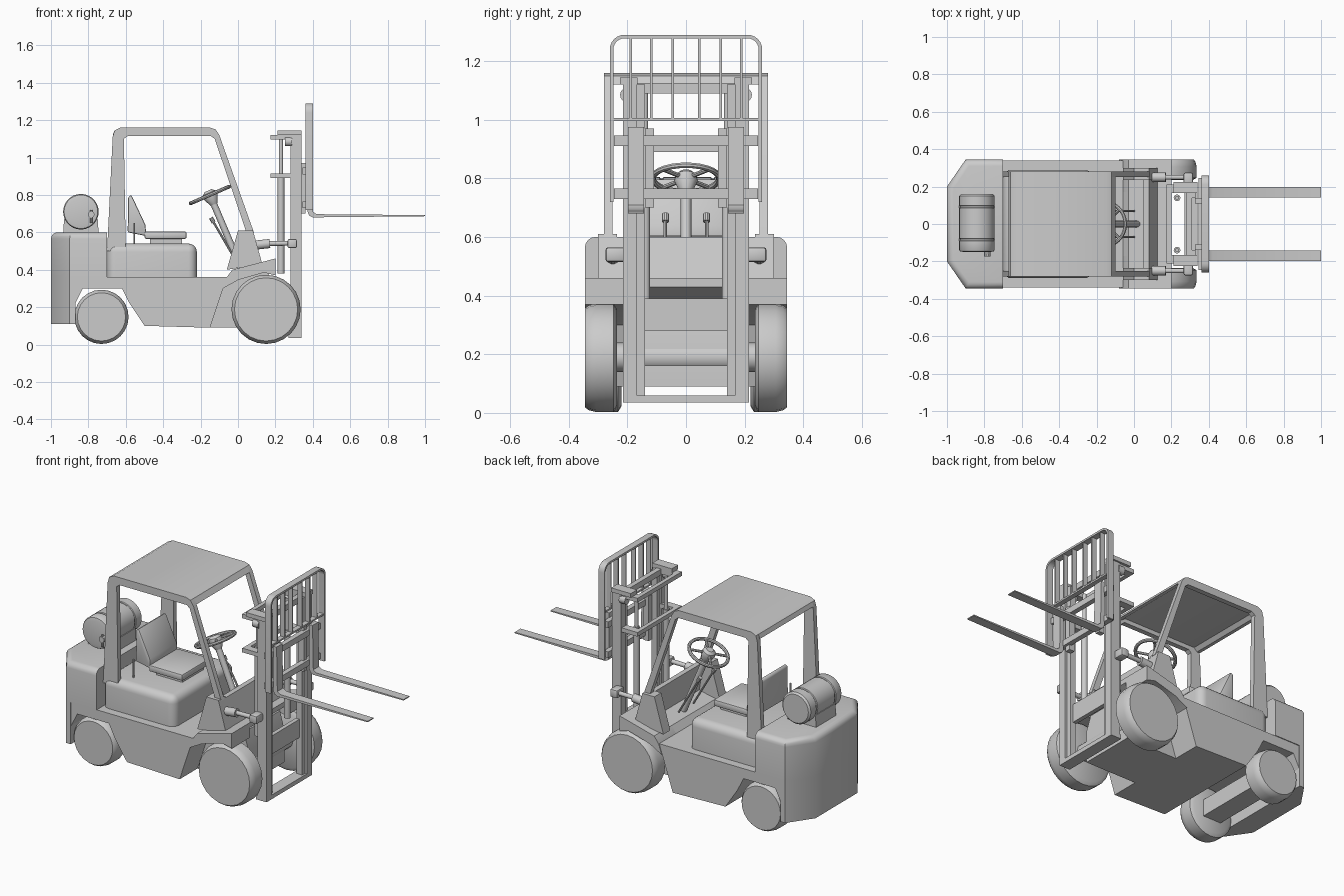
import bpy, bmesh, math
from mathutils import Vector, Matrix

if "Cube" in bpy.data.objects:
    bpy.data.objects.remove(bpy.data.objects["Cube"])


def finish(name, bm, bevel=0, seg=3, mirror=False, pick=None):
    """Bevel chosen edges, set smoothing by angle, optionally mirror across y."""
    bmesh.ops.recalc_face_normals(bm, faces=bm.faces)
    if bevel:
        edges = [e for e in bm.edges if e.calc_face_angle(0) > 0.5 and (pick is None or pick(e))]
        bmesh.ops.bevel(bm, geom=edges, offset=bevel, segments=seg, profile=0.5,
                        affect='EDGES', clamp_overlap=True)
    for f in bm.faces:
        f.smooth = True
    for e in bm.edges:
        e.smooth = e.calc_face_angle(0) < math.radians(35)
    me = bpy.data.meshes.new(name)
    bm.to_mesh(me)
    bm.free()
    ob = bpy.data.objects.new(name, me)
    bpy.context.collection.objects.link(ob)
    if mirror:
        m = ob.modifiers.new("mirror", 'MIRROR')
        m.use_axis = (False, True, False)
        m.use_mirror_merge = False
    return ob


def prism(name, pts, a, b, axis='y', **kw):
    """Extrude a 2D profile along an axis from a to b."""
    place = {'x': lambda p, t: (t, p[0], p[1]),
             'y': lambda p, t: (p[0], t, p[1]),
             'z': lambda p, t: (p[0], p[1], t)}[axis]
    bm = bmesh.new()
    va = [bm.verts.new(place(p, a)) for p in pts]
    vb = [bm.verts.new(place(p, b)) for p in pts]
    bm.faces.new(va)
    bm.faces.new(vb[::-1])
    for i in range(len(pts)):
        j = (i + 1) % len(pts)
        bm.faces.new((va[j], va[i], vb[i], vb[j]))
    return finish(name, bm, **kw)


def box(name, x, y, z, **kw):
    return prism(name, [(x[0], z[0]), (x[1], z[0]), (x[1], z[1]), (x[0], z[1])], *y, **kw)


def lathe(name, prof, start, direction, n=24, **kw):
    """Revolve (radius, distance) pairs around an axis."""
    rot = Vector(direction).to_track_quat('Z', 'Y').to_matrix()
    bm = bmesh.new()
    rings = [[bm.verts.new(Vector(start) + rot @ Vector((r * math.cos(t), r * math.sin(t), h)))
              for t in (2 * math.pi * k / n for k in range(n))] for r, h in prof]
    for p, q in zip(rings, rings[1:]):
        for k in range(n):
            bm.faces.new((p[k], p[(k + 1) % n], q[(k + 1) % n], q[k]))
    bm.faces.new(rings[0])
    bm.faces.new(rings[-1])
    return finish(name, bm, **kw)


def rod(name, p, q, r, n=12, **kw):
    d = Vector(q) - Vector(p)
    return lathe(name, [(r, 0), (r, d.length)], p, d, n, **kw)


# Wheels and axles
for name, x, r, y0, w in (("front_wheel", 0.15, 0.185, 0.235, 0.11),
                          ("rear_wheel", -0.73, 0.145, 0.22, 0.11)):
    lathe(name, [(r - 0.02, 0), (r, 0.012), (r, w * 0.65), (r - 0.006, w * 0.88), (r - 0.016, w)],
          (x, y0, r + 0.003), (0, 1, 0), 24, mirror=True)
rod("front_axle", (0.15, -0.25, 0.19), (0.15, 0.25, 0.19), 0.05)
box("rear_axle", (-0.79, -0.67), (-0.24, 0.24), (0.1, 0.2))

# Chassis, counterweight and hood
prism("chassis", [(-0.88, 0.36), (-0.88, 0.2), (-0.83, 0.3), (-0.62, 0.3), (-0.58, 0.22), (-0.5, 0.1),
                  (-0.15, 0.09), (-0.06, 0.36)], -0.34, 0.34)
plan = [(-1, -0.2), (-0.9, -0.345), (-0.7, -0.345), (-0.7, 0.345), (-0.9, 0.345), (-1, 0.2)]
prism("counterweight", plan, 0.36, 0.6, 'z', bevel=0.035, seg=4,
      pick=lambda e: max(v.co.x for v in e.verts) < -0.69 and min(v.co.z for v in e.verts) > 0.5
      and min(v.co.x for v in e.verts) < -0.75)
prism("rear_skirt", [(-0.87 if p[0] == -0.7 else p[0], p[1]) for p in plan], 0.11, 0.362, 'z')
box("hood", (-0.7, -0.22), (-0.29, 0.29), (0.35, 0.54), bevel=0.045, seg=5,
    pick=lambda e: max(v.co.z for v in e.verts) > 0.5)
prism("front_core", [(-0.16, 0.09), (0.19, 0.09), (0.19, 0.28), (0.16, 0.39), (-0.1, 0.34)], -0.17, 0.17)
prism("front_fender", [(-0.06, 0.36), (-0.03, 0.4), (0.2, 0.46), (0.2, 0.37), (0.14, 0.385),
                       (0.0, 0.345), (-0.08, 0.3)], 0.17, 0.345, mirror=True)
prism("floor_slope", [(-0.06, 0.36), (-0.03, 0.4), (0.2, 0.46), (0.2, 0.43), (0.0, 0.345)], -0.18, 0.18)

# Cowl
prism("cowl_bracket", [(-0.06, 0.4), (0, 0.61), (0.08, 0.61), (0.13, 0.43)], 0.235, 0.3, mirror=True)
prism("cowl_panel", [(0.05, 0.6), (0.08, 0.6), (0.13, 0.42), (0.08, 0.4)], -0.25, 0.25)

# Overhead guard
prism("guard_frame", [(-0.7, 0.5), (-0.67, 1.11), (-0.66, 1.145), (-0.63, 1.16), (-0.15, 1.16),
                      (-0.12, 1.15), (-0.1, 1.12), (0.085, 0.6), (0.045, 0.6), (-0.125, 1.1),
                      (-0.145, 1.115), (-0.59, 1.115), (-0.61, 1.1), (-0.6, 0.5)],
      0.25, 0.28, mirror=True)
prism("guard_roof", [(-0.67, 1.12), (-0.66, 1.145), (-0.63, 1.16), (-0.15, 1.16), (-0.12, 1.15),
                     (-0.1, 1.12), (-0.12, 1.12), (-0.15, 1.14), (-0.63, 1.14), (-0.65, 1.12)], -0.255, 0.255)

# Seat
box("seat_base", (-0.47, -0.3), (-0.1, 0.1), (0.53, 0.57))
box("seat_cushion", (-0.5, -0.275), (-0.135, 0.135), (0.565, 0.605), bevel=0.01, seg=2)
prism("seat_back", [(-0.59, 0.6), (-0.587, 0.79), (-0.57, 0.8), (-0.495, 0.64), (-0.49, 0.58)],
      -0.13, 0.13, bevel=0.008, seg=2)
rod("seat_lever", (-0.555, -0.2, 0.53), (-0.555, -0.2, 0.65), 0.005, 8)

# Steering wheel, column and levers
hub = Vector((-0.15, 0, 0.8))
axis = Vector((-0.4, 0, 0.92)).normalized()
rot = axis.to_track_quat('Z', 'Y').to_matrix()
bm = bmesh.new()
ring = [[bm.verts.new(hub + rot @ Vector(((0.113 + 0.01 * math.cos(b)) * math.cos(a),
                                          (0.113 + 0.01 * math.cos(b)) * math.sin(a), 0.01 * math.sin(b))))
         for b in (2 * math.pi * j / 8 for j in range(8))]
        for a in (2 * math.pi * i / 28 for i in range(28))]
for i in range(28):
    for j in range(8):
        p, q, k = ring[i], ring[(i + 1) % 28], (j + 1) % 8
        bm.faces.new((p[j], q[j], q[k], p[k]))
finish("steering_rim", bm)
for k in range(4):
    a = math.pi / 4 + k * math.pi / 2
    rod("steering_spoke", hub, hub + rot @ Vector((0.11 * math.cos(a), 0.11 * math.sin(a), 0)), 0.008, 8)
lathe("steering_hub", [(0.02, -0.055), (0.04, -0.01), (0.036, 0.012), (0.02, 0.025)], hub, axis, 16)
rod("steering_column", hub, (0.02, 0, 0.4), 0.018)
for y in (-0.07, 0.07):
    rod("control_lever", (-0.14, y, 0.67), (0.0, y, 0.43), 0.006, 8)
    rod("lever_knob", (-0.145, y, 0.678), (-0.13, y, 0.653), 0.012, 10)

# Gas tank on its saddle
lathe("gas_tank", [(0.07, 0), (0.09, 0.004), (0.095, 0.012), (0.095, 0.06), (0.09, 0.063), (0.09, 0.07),
                   (0.095, 0.073), (0.095, 0.235), (0.09, 0.238), (0.09, 0.245), (0.095, 0.248),
                   (0.095, 0.3), (0.085, 0.31)], (-0.84, -0.15, 0.71), (0, 1, 0), 28)
prism("tank_saddle", [(-0.935, 0.59), (-0.93, 0.67), (-0.75, 0.67), (-0.745, 0.59)], -0.09, 0.1)
rod("tank_valve", (-0.785, -0.175, 0.695), (-0.785, -0.14, 0.695), 0.018, 10)
rod("tank_valve_stem", (-0.785, -0.165, 0.65), (-0.785, -0.165, 0.72), 0.007, 8)

# Mast rails and cross members
box("mast_outer_web", (0.28, 0.34), (0.2, 0.215), (0.04, 1.14), mirror=True)
for x in (0.28, 0.328):
    box("mast_outer_flange", (x, x + 0.012), (0.168, 0.21), (0.04, 1.14), mirror=True)
box("mast_inner_rail", (0.292, 0.328), (0.14, 0.185), (0.05, 1.12), mirror=True)
box("mast_foot", (0.27, 0.34), (-0.215, 0.215), (0.035, 0.06))
box("mast_top_plate", (0.21, 0.34), (0.165, 0.225), (1.12, 1.145), mirror=True)
box("mast_top_bar", (0.28, 0.31), (-0.2, 0.2), (1.09, 1.125))
box("mast_low_bar", (0.285, 0.31), (-0.17, 0.17), (0.28, 0.39))
for z in (0.89, 1.095):
    box("mast_tie_bar", (0.175, 0.2), (-0.175, 0.175), (z, z + 0.025))
    box("mast_tie_side", (0.175, 0.31), (0.165, 0.21), (z, z + 0.025), mirror=True)
rod("lift_cylinder", (0.23, 0.14, 0.38), (0.23, 0.14, 0.91), 0.018, 14, mirror=True)
rod("lift_rod", (0.23, 0.14, 0.9), (0.23, 0.14, 1.1), 0.011, 12, mirror=True)
rod("chain_roller", (0.25, 0.2, 1.085), (0.29, 0.2, 1.085), 0.025, 14, mirror=True)

# Tilt cylinders
rod("tilt_cylinder", (0.08, 0.25, 0.53), (0.17, 0.25, 0.54), 0.025, 14, mirror=True)
rod("tilt_rod", (0.16, 0.25, 0.54), (0.29, 0.25, 0.542), 0.013, 12, mirror=True)
box("tilt_boss", (0.265, 0.315), (0.205, 0.275), (0.515, 0.565), bevel=0.01, seg=2, mirror=True)

# Carriage and forks
for z in (0.73, 0.91):
    box("carriage_bar", (0.345, 0.375), (-0.245, 0.245), (z, z + 0.036))
box("carriage_post", (0.325, 0.36), (0.11, 0.14), (0.7, 0.97), mirror=True)
prism("fork", [(0.372, 0.975), (0.395, 0.975), (0.4, 0.71), (0.42, 0.697), (1, 0.692), (1, 0.686),
               (0.4, 0.68), (0.38, 0.69), (0.372, 0.71)], 0.143, 0.198, mirror=True)

# Load backrest
outline = []
for r, o in ((0.05, 0.0), (0.038, 0.012)):
    arc = [(0.21 + r * math.cos(t), 1.24 + r * math.sin(t)) for t in (math.pi / 2 * k / 6 for k in range(7))]
    half = [(0.26 - o, 0.72)] + arc
    loop = half + [(-y, z) for y, z in reversed(half)]
    outline += loop if o == 0 else loop[::-1]
prism("backrest_frame", outline, 0.36, 0.4, 'x')
box("backrest_rail", (0.365, 0.395), (-0.255, 0.255), (0.996, 1.006))
for y in (0.045, 0.118, 0.188):
    box("backrest_bar", (0.365, 0.395), (y - 0.004, y + 0.004), (1.0, 1.285), mirror=True)
